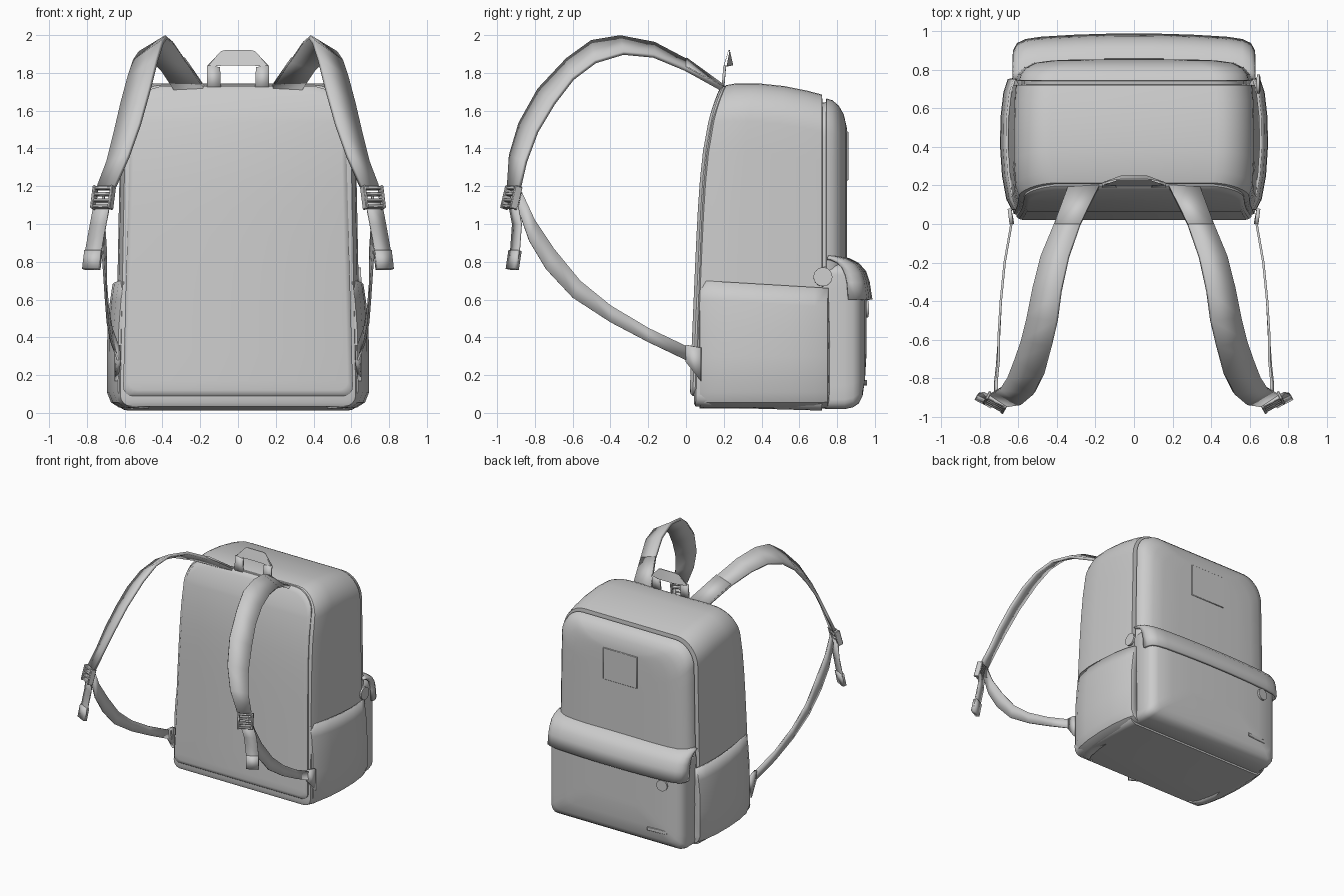
import bpy, math
from mathutils import Vector, Matrix

if "Cube" in bpy.data.objects:
    bpy.data.objects.remove(bpy.data.objects["Cube"])

GREY = bpy.data.materials.new("grey_fabric")
GREY.use_nodes = True
GREY.diffuse_color = (0.6, 0.6, 0.6, 1)
GREY.node_tree.nodes["Principled BSDF"].inputs["Base Color"].default_value = (0.6, 0.6, 0.6, 1)


def make(name, verts, faces, thick=0, offset=0, mirror=False, angle=35):
    me = bpy.data.meshes.new(name)
    me.from_pydata([tuple(v) for v in verts], [], faces)
    me.materials.append(GREY)
    me.shade_smooth()
    me.set_sharp_from_angle(angle=math.radians(angle))
    ob = bpy.data.objects.new(name, me)
    bpy.context.collection.objects.link(ob)
    if mirror:
        ob.modifiers.new("mirror", 'MIRROR').use_mirror_merge = False
    if thick:
        mod = ob.modifiers.new("thickness", 'SOLIDIFY')
        mod.thickness, mod.offset = thick, offset
    return ob


def surface(name, rows, **kw):
    """Skin a grid of points."""
    n = len(rows[0])
    faces = [(r * n + c, r * n + c + 1, (r + 1) * n + c + 1, (r + 1) * n + c)
             for r in range(len(rows) - 1) for c in range(n - 1)]
    return make(name, [p for row in rows for p in row], faces, **kw)


def lean(z):
    """Depth of the padded back at a given height."""
    return 0.02 + 0.042 * z + 0.1 * (max(z, 0) / 1.74) ** 8


def outline(hw, z0, z1, rx, rt, rb, taper):
    """Right half of a rounded panel, bottom to top."""
    pts = []
    for i in range(5):
        a = math.pi / 2 * i / 4
        pts.append((hw - rb + rb * math.sin(a), z0 + rb - rb * math.cos(a)))
    for i in range(1, 9):
        pts.append((hw, z0 + rb + (z1 - rt - z0 - rb) * i / 9))
    for i in range(9):
        a = math.pi / 2 * i / 8
        pts.append((hw - rx + rx * math.cos(a), z1 - rt + rt * math.sin(a)))
    return [(x * (1 - taper * z), z) for x, z in pts]


def shell(name, stations, rx, rt, rb, taper=0.0, leaning=False):
    """Loft panels of (y, half width, bottom, top) from front to back."""
    verts, faces = [], []
    for s, hw, z0, z1 in stations:
        half = outline(hw, z0, z1, rx, rt, rb, taper)
        loop = half + [(-x, z) for x, z in reversed(half)]
        for x, z in loop:
            y = s + (lean(z) * max(0, 1 - s / 0.72) if leaning else 0)
            verts.append((x, y, z))
    n = len(loop)
    for k in range(len(stations) - 1):
        for i in range(n):
            j = (i + 1) % n
            faces.append((k * n + i, k * n + j, (k + 1) * n + j, (k + 1) * n + i))
    last = (len(stations) - 1) * n
    for i in range(n // 2 - 1):
        a, b, c, d = i, i + 1, n - 2 - i, n - 1 - i
        faces += [(d, c, b, a), (last + a, last + b, last + c, last + d)]
    return make(name, verts, faces)


def box(name, size, matrix, bevel=0.0, mirror=False):
    sx, sy, sz = (v / 2 for v in size)
    verts = [matrix @ Vector((x, y, z)) for z in (-sz, sz) for x, y in
             ((-sx, -sy), (sx, -sy), (sx, sy), (-sx, sy))]
    faces = [(3, 2, 1, 0), (4, 5, 6, 7)] + [(i, (i + 1) % 4, (i + 1) % 4 + 4, i + 4) for i in range(4)]
    ob = make(name, verts, faces, mirror=mirror)
    if bevel:
        ob.modifiers.new("bevel", 'BEVEL').width = bevel
    return ob


def disc(name, radius, depth, centre, axis):
    rot = Vector(axis).to_track_quat('Z', 'Y').to_matrix().to_4x4()
    m = Matrix.Translation(centre) @ rot
    n = 24
    verts = [m @ Vector((radius * math.cos(2 * math.pi * i / n), radius * math.sin(2 * math.pi * i / n), z))
             for z in (-depth / 2, depth / 2) for i in range(n)]
    faces = [tuple(reversed(range(n))), tuple(range(n, 2 * n))]
    faces += [(i, (i + 1) % n, (i + 1) % n + n, i + n) for i in range(n)]
    return make(name, verts, faces)


# Padded back and main compartment
shell("back_pad", [(-0.005, 0.585, 0.12, 1.70), (0.0, 0.60, 0.1, 1.72), (0.012, 0.612, 0.09, 1.73),
                   (0.035, 0.612, 0.09, 1.73)], 0.2, 0.16, 0.05, 0.045, True)
shell("main_body", [(0.02, 0.60, 0.05, 1.72), (0.03, 0.625, 0.035, 1.735), (0.10, 0.645, 0.03, 1.745),
                    (0.25, 0.652, 0.025, 1.745), (0.45, 0.652, 0.02, 1.73), (0.62, 0.648, 0.015, 1.705),
                    (0.72, 0.64, 0.012, 1.685), (0.722, 0.60, 0.03, 1.655)], 0.2, 0.2, 0.06, 0.03, True)
# Rear compartment beyond the zip groove
shell("rear_panel", [(0.70, 0.60, 0.3, 1.64), (0.74, 0.60, 0.3, 1.645), (0.743, 0.622, 0.3, 1.665),
                     (0.775, 0.615, 0.3, 1.655), (0.81, 0.585, 0.3, 1.625), (0.835, 0.53, 0.3, 1.58),
                     (0.847, 0.44, 0.3, 1.53), (0.853, 0.3, 0.3, 1.5)], 0.18, 0.18, 0.05, 0.03)
# Lower rear pocket
shell("rear_pocket", [(0.70, 0.59, 0.03, 0.79), (0.745, 0.61, 0.02, 0.79), (0.84, 0.612, 0.02, 0.79),
                      (0.885, 0.605, 0.03, 0.77), (0.915, 0.585, 0.05, 0.75), (0.935, 0.545, 0.09, 0.72),
                      (0.948, 0.42, 0.18, 0.70), (0.955, 0.25, 0.3, 0.68)], 0.06, 0.06, 0.05)

# Hood over the rear pocket
profile = [(0.755, 0.83), (0.80, 0.825), (0.86, 0.81), (0.91, 0.785), (0.945, 0.745), (0.963, 0.69), (0.977, 0.6)]
half = [(0.62, 0.5), (0.617, 0.66), (0.6, 0.8), (0.56, 0.88), (0.48, 0.93), (0.3, 0.975), (0.1, 1)]
columns = half + [(-x, d) for x, d in reversed(half)]
surface("pocket_hood", [[(x, 0.74 + (y - 0.74) * d, z - 0.03 * (1 - d) * (z > 0.7)) for y, z in profile]
                        for x, d in columns], thick=0.02, offset=0, angle=50)

# Open side pockets
plan = [(0.075, 0.60), (0.08, 0.63), (0.13, 0.655), (0.25, 0.677), (0.4, 0.687), (0.55, 0.685),
        (0.68, 0.67), (0.745, 0.65), (0.755, 0.60)]
levels = [(0.03, -0.13), (0.035, -0.06), (0.06, -0.02), (0.11, 0), (0.3, 0), (0.45, -0.003), (0.6, -0.015), (0.7, -0.03)]
surface("side_pocket", [[(x + dx, y, z - 0.06 * (y - 0.08) * (z > 0.5)) for y, x in plan] for z, dx in levels],
        thick=0.014, mirror=True)

# Padded shoulder straps: inner edge and outer edge
inner = [(.18, .2, 1.72), (.28, 0, 1.865), (.34, -.17, 1.955), (.38, -.35, 1.99), (.40, -.5, 1.965), (.43, -.63, 1.87),
         (.47, -.78, 1.71), (.52, -.88, 1.53), (.58, -.93, 1.36), (.65, -.94, 1.2)]
outer = [(.34, .19, 1.715), (.41, 0, 1.82), (.48, -.17, 1.89), (.52, -.33, 1.905), (.55, -.48, 1.86), (.58, -.6, 1.77),
         (.615, -.7, 1.64), (.65, -.79, 1.49), (.69, -.85, 1.33), (.74, -.88, 1.2)]
surface("shoulder_strap", list(zip(inner, outer)), thick=0.022, mirror=True)
surface("strap_root_patch", [[Vector(p) + Vector((0, 0, 0.012)) for p in pair] for pair in list(zip(inner, outer))[:2]],
        thick=0.012, mirror=True)

# Lower webbing: upper edge and lower edge
upper = [(.71, -.87, 1.17), (.71, -.8, 1.02), (.70, -.7, .87), (.70, -.56, .70), (.69, -.4, .57), (.67, -.2, .45), (.63, .03, .34)]
lower = [(.72, -.89, 1.08), (.72, -.83, .91), (.71, -.74, .76), (.70, -.6, .61), (.69, -.4, .48), (.67, -.2, .375), (.63, .03, .265)]
surface("lower_webbing", list(zip(upper, lower)), thick=0.012, mirror=True)
make("webbing_anchor", [(.635, 0, .36), (.645, .08, .345), (.645, .08, .17), (.63, 0, .27)], [(0, 1, 2, 3)],
     thick=0.02, mirror=True)

# Loose webbing tail with folded end
side = Vector((0.042, 0.022, 0))
path = [Vector(p) for p in ((.715, -.92, 1.13), (.74, -.895, 1.0), (.765, -.905, .86), (.777, -.92, .76))]
surface("webbing_tail", [(p - side, p + side) for p in path], thick=0.01, mirror=True)
surface("tail_end", [(p - side, p + side) for p in path[2:]], thick=0.03, mirror=True)

# Ladder buckle
frame = Matrix.Translation((0.715, -0.925, 1.14)) @ Matrix.Rotation(math.radians(28), 4, 'Z') @ Matrix.Rotation(math.radians(-15), 4, 'X')
for i, z in enumerate((-0.05, -0.017, 0.017, 0.05)):
    box(f"buckle_bar_{i}", (0.105, 0.035, 0.017), frame @ Matrix.Translation((0, 0, z)), 0.004, True)
for label, x in (("inner", -0.052), ("outer", 0.052)):
    box(f"buckle_{label}_rail", (0.016, 0.045, 0.125), frame @ Matrix.Translation((x, 0, 0)), 0.004, True)

# Carry handle
legs = [[(.165, .195, 1.71), (.09, .195, 1.71)], [(.165, .205, 1.84), (.095, .205, 1.83)]]
surface("handle_leg", legs, thick=0.014, mirror=True)
ends = [(.165, .2, 1.83), (.165, .215, 1.835), (.09, .23, 1.915), (.09, .225, 1.915)]
mids = [(.07, .2, 1.84), (.07, .25, 1.84), (.07, .232, 1.92), (.07, .225, 1.92)]
rings = [ends, mids, [(-x, y, z) for x, y, z in mids], [(-x, y, z) for x, y, z in ends]]
surface("handle_grip", [r + r[:1] for r in rings], angle=20)

# Zip pulls, label patch and pocket tag
disc("side_zip_pull", 0.05, 0.015, (0.645, 0.725, 0.72), (1, 0, 0.05))
disc("pocket_zip_pull", 0.045, 0.015, (-0.45, 0.955, 0.55), (-0.15, 1, 0))
box("label_patch", (0.31, 0.009, 0.26), Matrix.Translation((0, 0.855, 1.36)), 0.003)
box("pocket_tag", (0.17, 0.009, 0.03), Matrix.Translation((-0.40, 0.946, 0.16)) @ Matrix.Rotation(0.1, 4, 'Z'), 0.003)
